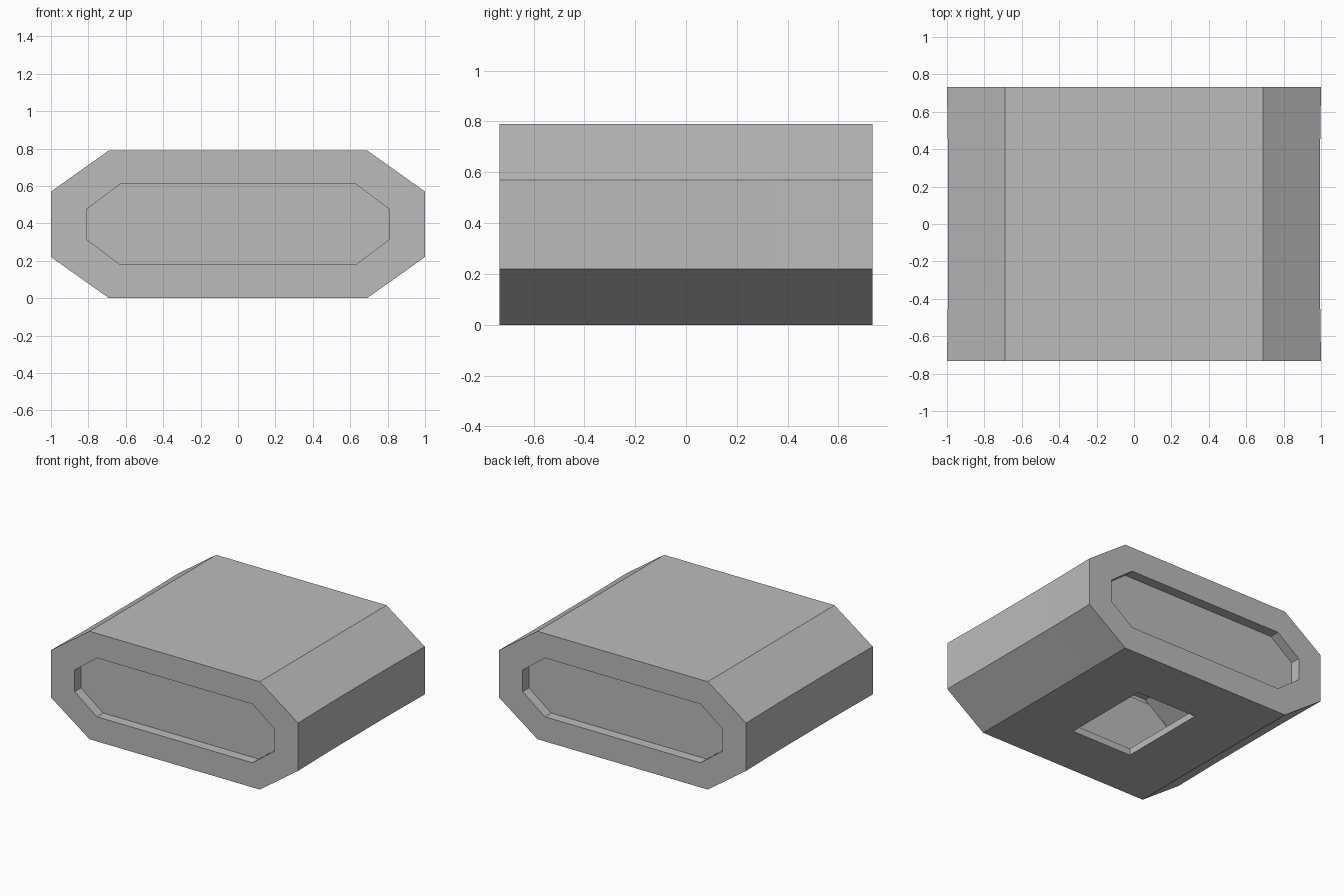
import bpy
import bmesh

cube = bpy.data.objects.get("Cube")
if cube:
    bpy.data.objects.remove(cube, do_unlink=True)

# One flat grey for the whole casing
grey = bpy.data.materials.new("plain grey")
grey.use_nodes = True
colour = (0.5, 0.5, 0.5, 1)
grey.diffuse_color = colour
grey.node_tree.nodes["Principled BSDF"].inputs["Base Color"].default_value = colour

MID_Z = 0.395
HOLE_X, HOLE_Y = 0.245, 0.335
END_Y, PANEL_Y = 0.733, 0.66


def ring(bm, y, flat_x, side_x, half_z, side_z):
    """Chamfered section; two extra points on the bottom edge frame the hole."""
    half = [(HOLE_X, -half_z), (flat_x, -half_z), (side_x, -side_z),
            (side_x, side_z), (flat_x, half_z)]
    points = half + [(-x, z) for x, z in reversed(half)]
    return [bm.verts.new((x, y, MID_Z + z)) for x, z in points]


outer = (0.69, 1.0, 0.395, 0.175)
waist = (0.69, 0.994, 0.395, 0.175)
recess = (0.63, 0.81, 0.215, 0.08)

# Casing: recessed end panels, end rims and chamfered sides as one shell
bm = bmesh.new()
stations = [(-PANEL_Y, recess), (-END_Y, recess), (-END_Y, outer),
            (-HOLE_Y, waist), (HOLE_Y, waist),
            (END_Y, outer), (END_Y, recess), (PANEL_Y, recess)]
rings = [ring(bm, y, *size) for y, size in stations]
for i, (a, b) in enumerate(zip(rings, rings[1:])):
    count = len(a)
    for j in range(count):
        k = (j + 1) % count
        # Leave the rectangular opening in the underside
        if i == 3 and j == count - 1:
            continue
        bm.faces.new((a[j], a[k], b[k], b[j]))
bm.faces.new(rings[0])
bm.faces.new(rings[-1])
bmesh.ops.recalc_face_normals(bm, faces=bm.faces)

# Make sure the shell faces outward before it is thickened
bm.faces.ensure_lookup_table()
top = max(bm.faces, key=lambda f: f.calc_center_median().z)
if top.normal.z < 0:
    bmesh.ops.reverse_faces(bm, faces=bm.faces)

mesh = bpy.data.meshes.new("casing")
bm.to_mesh(mesh)
bm.free()
mesh.materials.append(grey)
casing = bpy.data.objects.new("casing", mesh)
bpy.context.collection.objects.link(casing)

# Wall thickness, which also forms the walls of the opening
wall = casing.modifiers.new("wall", "SOLIDIFY")
wall.thickness = 0.05
wall.offset = -1
wall.use_even_offset = True
